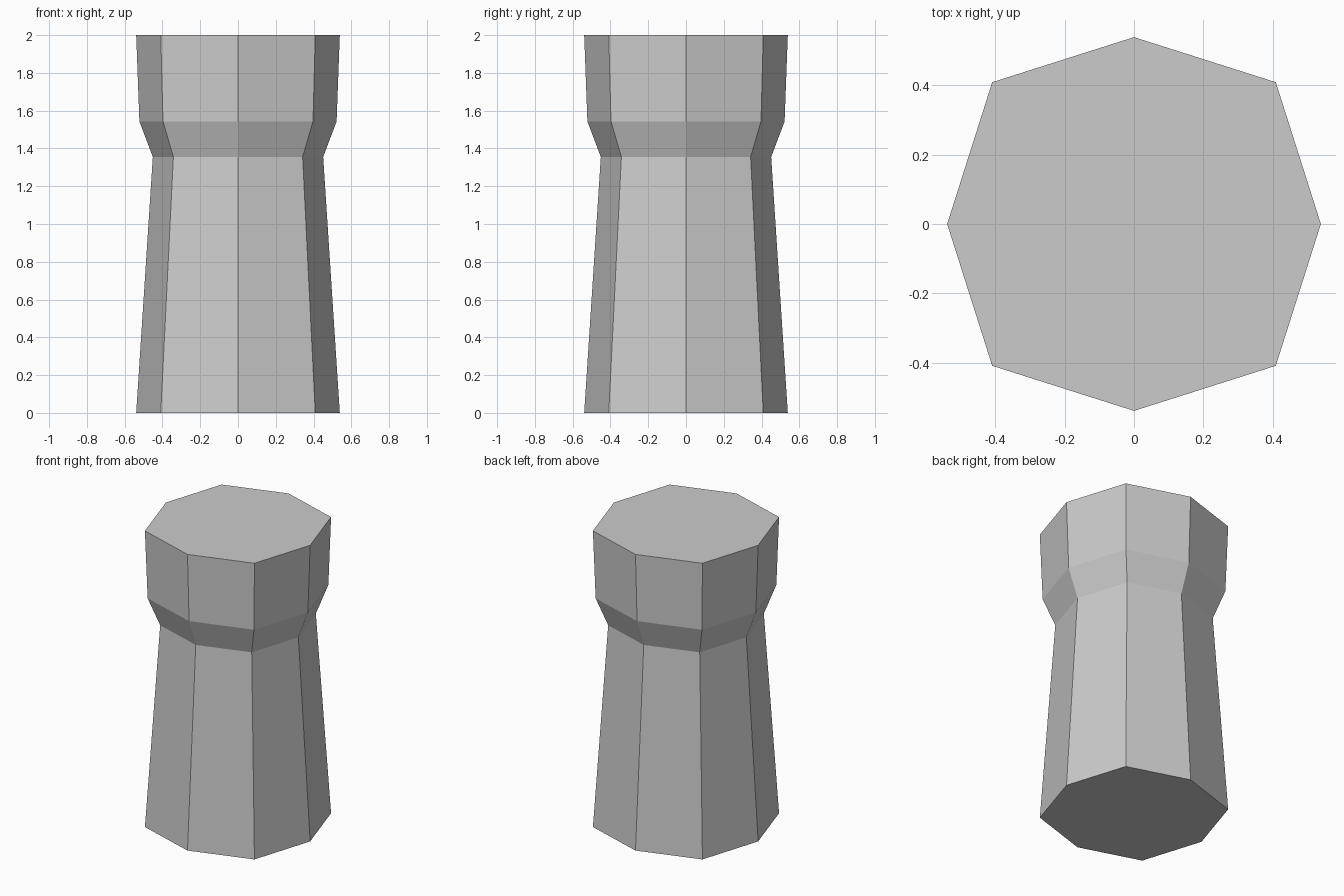
import bpy, bmesh

if "Cube" in bpy.data.objects:
    bpy.data.objects.remove(bpy.data.objects["Cube"])

# Profile of the pillar: (axis corner radius, diagonal corner offset, height)
PROFILE = [(0.539, 0.409, 0.0), (0.451, 0.342, 1.355),
           (0.522, 0.397, 1.543), (0.539, 0.409, 2.0)]
DIRS = [(1, 0), (1, 1), (0, 1), (-1, 1), (-1, 0), (-1, -1), (0, -1), (1, -1)]

bm = bmesh.new()


def ring(axis, diag, z):
    return [bm.verts.new((x * (diag if x and y else axis),
                          y * (diag if x and y else axis), z)) for x, y in DIRS]


# Tapered shaft, flared collar and head
rings = [ring(*p) for p in PROFILE]
for low, high in zip(rings, rings[1:]):
    for i in range(8):
        j = (i + 1) % 8
        bm.faces.new((low[i], low[j], high[j], high[i]))

# Flat bottom and top
bm.faces.new(rings[0][::-1])
bm.faces.new(rings[-1])

mesh = bpy.data.meshes.new("octagonal_post")
bm.to_mesh(mesh)
bm.free()
post = bpy.data.objects.new("octagonal_post", mesh)
bpy.context.collection.objects.link(post)
